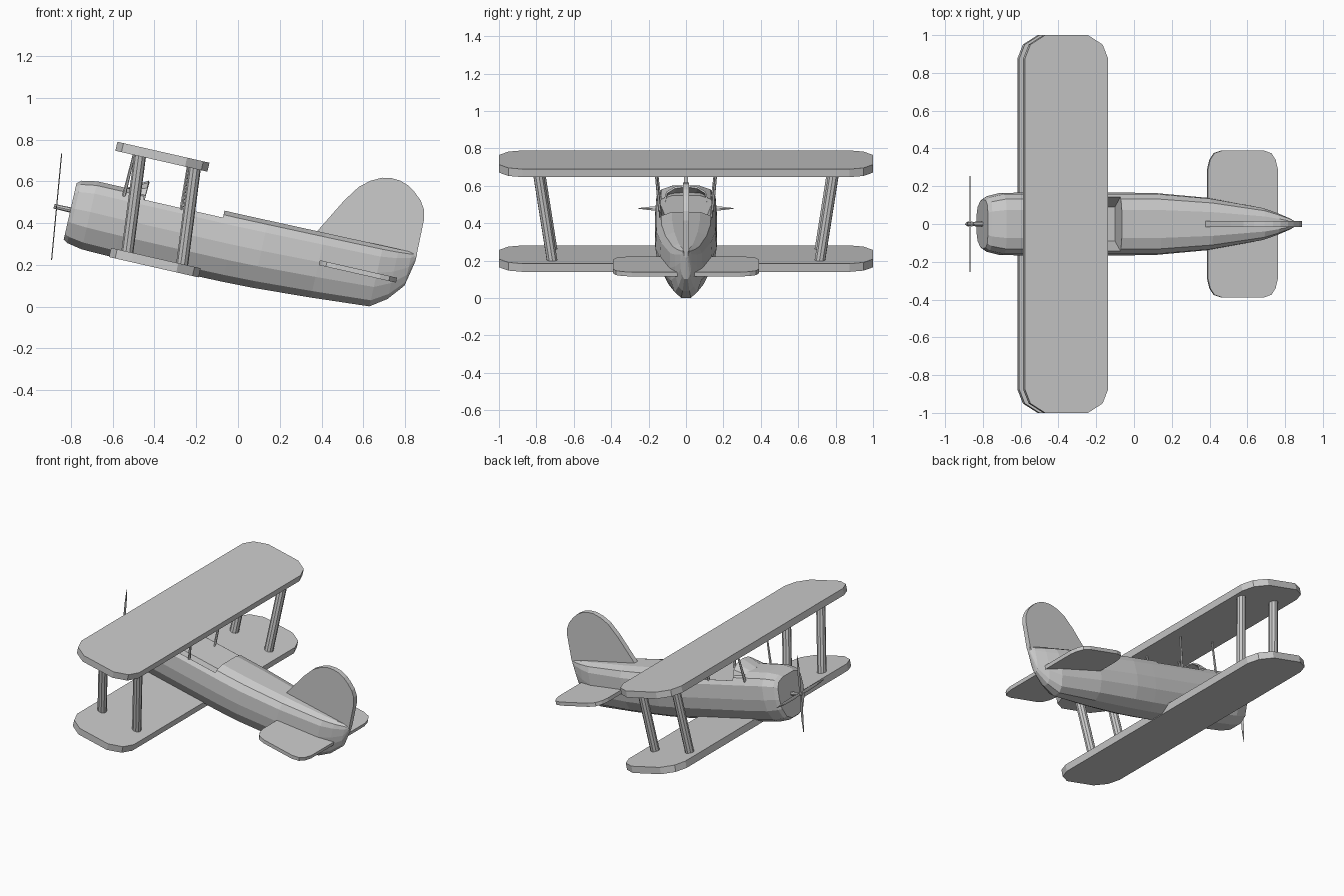
import bpy, bmesh, math
from mathutils import Vector

if "Cube" in bpy.data.objects:
    bpy.data.objects.remove(bpy.data.objects["Cube"])

PITCH = math.radians(12.8)   # the whole aircraft sits nose-up

grey = bpy.data.materials.new("plain grey")
grey.diffuse_color = (0.6, 0.6, 0.6, 1)
grey.use_nodes = True
grey.node_tree.nodes["Principled BSDF"].inputs["Base Color"].default_value = grey.diffuse_color


def make(name, bm):
    """Turn a bmesh in aircraft space into a pitched object."""
    bmesh.ops.recalc_face_normals(bm, faces=bm.faces[:])
    me = bpy.data.meshes.new(name)
    bm.to_mesh(me)
    bm.free()
    me.materials.append(grey)
    ob = bpy.data.objects.new(name, me)
    bpy.context.collection.objects.link(ob)
    ob.rotation_euler.y = PITCH
    return ob


def loft(name, rings, closed=True, caps=True):
    bm = bmesh.new()
    vr = [[bm.verts.new(p) for p in r] for r in rings]
    n = len(vr[0])
    for a, b in zip(vr, vr[1:]):
        for i in range(n if closed else n - 1):
            j = (i + 1) % n
            bm.faces.new((a[i], a[j], b[j], b[i]))
    if caps:
        bm.faces.new(vr[0])
        bm.faces.new(vr[-1])
    return make(name, bm)


def rod(name, p, q, r0, r1, sides=10):
    p, q = Vector(p), Vector(q)
    rot = (q - p).to_track_quat('Z', 'Y')
    rings = []
    for c, r in ((p, r0), (q, r1)):
        rings.append([c + rot @ Vector((r * math.cos(t), r * math.sin(t), 0))
                      for t in (2 * math.pi * i / sides for i in range(sides))])
    return loft(name, rings)


def slab(name, u0, u1, half, w0, w1, corner):
    """Flat wing with the same clipped corner on all four ends."""
    quarter = corner
    pts = [(u1 - a, half - b) for a, b in quarter]
    pts += [(u0 + a, half - b) for a, b in reversed(quarter)]
    pts += [(u, -y) for u, y in reversed(pts)]
    return loft(name, [[(u, y, w) for u, y in pts] for w in (w0, w1)])


# Fuselage: station u, half width, top, bottom
stations = [(-.885, .130, .405, .128), (-.865, .147, .422, .116), (-.79, .165, .436, .102),
            (-.63, .166, .436, .098), (-.35, .166, .436, .098), (-.10, .166, .434, .100),
            (.05, .164, .435, .104), (.33, .139, .437, .120), (.613, .088, .439, .141),
            (.69, .060, .439, .195), (.755, .030, .439, .275), (.78, .012, .439, .40)]
section = [(.30, 0), (.68, .10), (.93, .32), (1, .55), (.96, .82), (.80, .94), (.45, 1)]


def ring(u, hw, top, bot):
    half = [(hw * a, bot + (top - bot) * t) for a, t in section]
    return [(u, y, w) for y, w in half] + [(u, -y, w) for y, w in reversed(half)]


fuselage = loft("fuselage", [ring(*s) for s in stations])

# Cockpit opening with sloping side walls
cut = [[(u, y, w) for y, w in ((-.09, .27), (.09, .27), (.142, .40), (.19, .402),
                               (.19, .5), (-.19, .5), (-.19, .402), (-.142, .40))]
       for u in (-.555, -.165)]
cutter = loft("cockpit_cutter", cut)
cutter.hide_render = True
cutter.hide_viewport = True
mod = fuselage.modifiers.new("cockpit", 'BOOLEAN')
mod.object = cutter
mod.operation = 'DIFFERENCE'
mod.solver = 'EXACT'

# Curved windscreen rising from the cowl
arches = []
for u, hw, top in ((-.645, .115, .437), (-.55, .122, .494)):
    base = .40
    arches.append([(u, hw * math.cos(t), base + (top - base) * math.sin(t) ** .7)
                   for t in (max(0.0, math.pi * i / 6 - (1e-6 if i == 6 else 0)) for i in range(7))])
screen = loft("windscreen", arches, closed=False, caps=False)
screen.modifiers.new("thickness", 'SOLIDIFY').thickness = .01

# Wings and tailplane
wing_corner = [(0, .125), (.03, .05), (.11, 0)]
slab("upper_wing", -.738, -.286, 1, .598, .642, wing_corner)
slab("lower_wing", -.655, -.215, 1, .095, .140, wing_corner)
slab("tailplane", .333, .712, .39, .280, .304, [(0, .10), (.012, .05), (.035, .015), (.08, 0)])

# Tail fin
fin = [(.286, .43), (.384, .61), (.438, .689), (.486, .729), (.536, .755), (.58, .763),
       (.622, .761), (.665, .747), (.702, .723), (.74, .69), (.765, .651), (.776, .602),
       (.779, .438), (.76, .36), (.6, .40)]
loft("tail_fin", [[(u, y, w) for u, w in fin] for y in (-.017, .017)])

# Wing struts and thin centre struts, mirrored
for side, tag in ((1, "left"), (-1, "right")):
    for u, pos in ((-.574, "front"), (-.305, "rear")):
        rod(f"{pos}_{tag}_strut", (u, side * .715, .13), (u - .044, side * .79, .605), .029, .029)
    for u, du, pos in ((-.651, .004, "front"), (-.367, -.016, "rear")):
        rod(f"{pos}_{tag}_centre_strut", (u, side * .138, .375), (u + du, side * .162, .605),
            .009, .006, 6)

# Propeller: hub shaft and four thin pointed blades
rod("propeller_shaft", (-.966, 0, .274), (-.875, 0, .274), .011, .013, 8)
hub = Vector((-.953, 0, .275))
up = Vector((-.033, 0, .254))
across = Vector((0, .254, 0))
for i, (d, s) in enumerate(((up, across), (across, up), (-up, across), (-across, up))):
    d_n, s_n = d, s.normalized()
    f = d.cross(s).normalized() * .0025
    rings = []
    for t, hw in ((0, .007), (.3, .013), (.7, .011), (1, .002)):
        c = hub + d_n * t
        rings.append([c + s_n * hw, c + f, c - s_n * hw, c - f])
    loft(f"propeller_blade_{i + 1}", rings)
